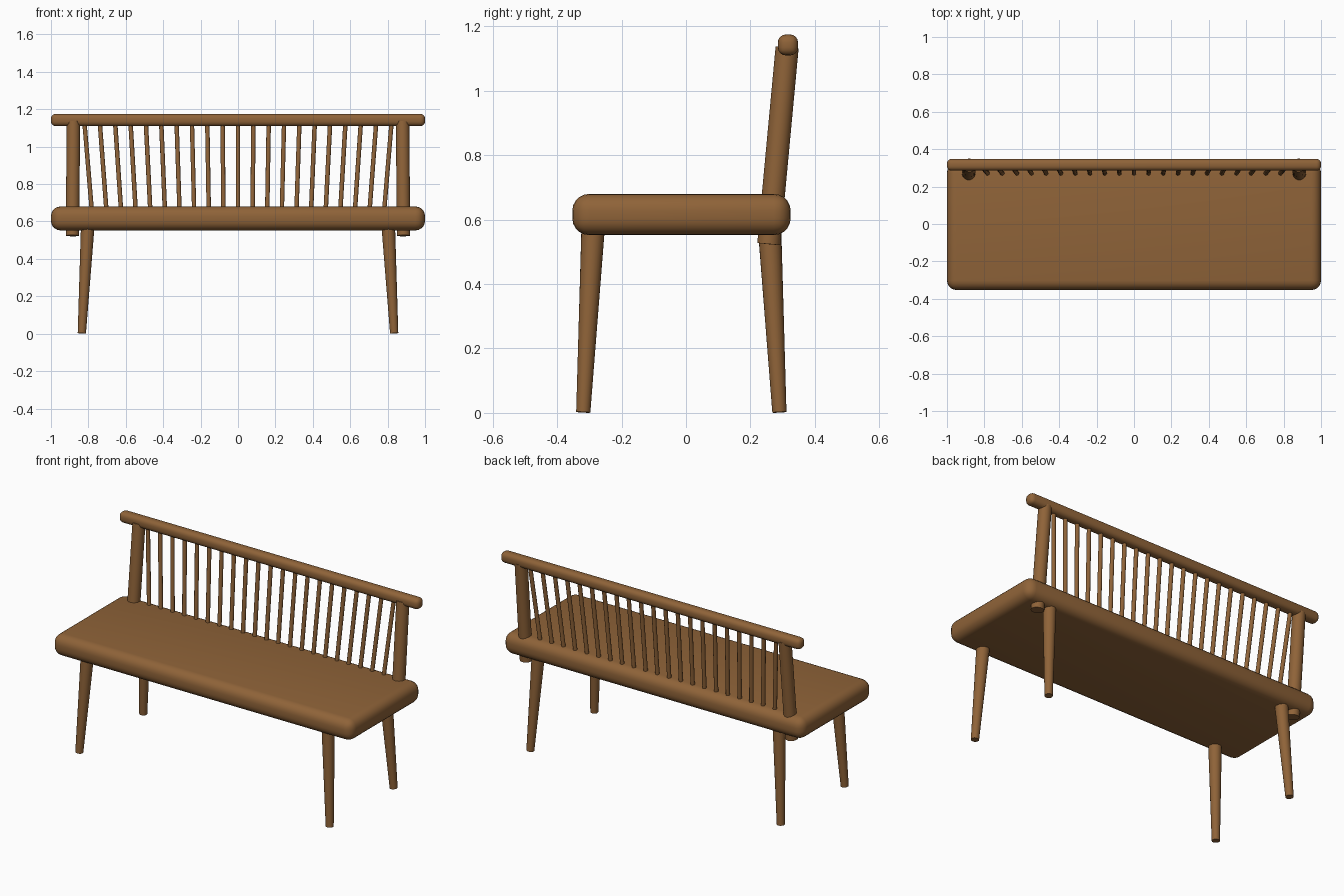
import bpy
from math import radians
from mathutils import Vector

cube = bpy.data.objects.get("Cube")
if cube:
    bpy.data.objects.remove(cube, do_unlink=True)

wood = bpy.data.materials.new("warm_brown_wood")
wood.use_nodes = True
COLOR = (0.275, 0.125, 0.04, 1)
wood.diffuse_color = COLOR
wood.node_tree.nodes["Principled BSDF"].inputs["Base Color"].default_value = COLOR


def finish(ob, name):
    ob.name = ob.data.name = name
    ob.data.materials.append(wood)
    bpy.ops.object.shade_smooth_by_angle(angle=radians(40))
    return ob


def rounded_box(name, low, high, radius, segments):
    """Box between two corners with rounded edges."""
    low, high = Vector(low), Vector(high)
    bpy.ops.mesh.primitive_cube_add(size=1, location=(low + high) / 2)
    ob = bpy.context.object
    ob.scale = high - low
    bpy.ops.object.transform_apply(location=False, rotation=False, scale=True)
    bevel = ob.modifiers.new("round_edges", "BEVEL")
    bevel.width = radius
    bevel.segments = segments
    bpy.ops.object.modifier_apply(modifier=bevel.name)
    return finish(ob, name)


def rod(name, bottom, top, r_bottom, r_top, sides=24):
    """Tapered round rod between two points."""
    bottom, top = Vector(bottom), Vector(top)
    axis = top - bottom
    bpy.ops.mesh.primitive_cone_add(vertices=sides, radius1=r_bottom, radius2=r_top,
                                    depth=axis.length, location=(bottom + top) / 2)
    ob = bpy.context.object
    ob.rotation_euler = axis.to_track_quat("Z", "Y").to_euler()
    return finish(ob, name)


# Seat slab and top rail
rounded_box("seat", (-1, -0.353, 0.552), (1, 0.325, 0.68), 0.052, 5)
rounded_box("top_rail", (-1, 0.285, 1.11), (1, 0.348, 1.175), 0.025, 4)

# Splayed legs and leaning back posts
for side, s in (("left", 1), ("right", -1)):
    rod(f"front_leg_{side}", (s * 0.835, -0.319, 0.002), (s * 0.802, -0.287, 0.6), 0.022, 0.037)
    rod(f"back_leg_{side}", (s * 0.835, 0.29, 0.002), (s * 0.802, 0.258, 0.6), 0.022, 0.037)
    rod(f"back_post_{side}", (s * 0.885, 0.257, 0.524), (s * 0.88, 0.314, 1.135), 0.036, 0.036)

# Spindles fanning outward toward the rail
COUNT = 21
for i in range(COUNT):
    t = 2 * i / (COUNT - 1) - 1
    rod(f"spindle_{i + 1}", (t * 0.78, 0.268, 0.64), (t * 0.822, 0.315, 1.14), 0.012, 0.012, 12)
